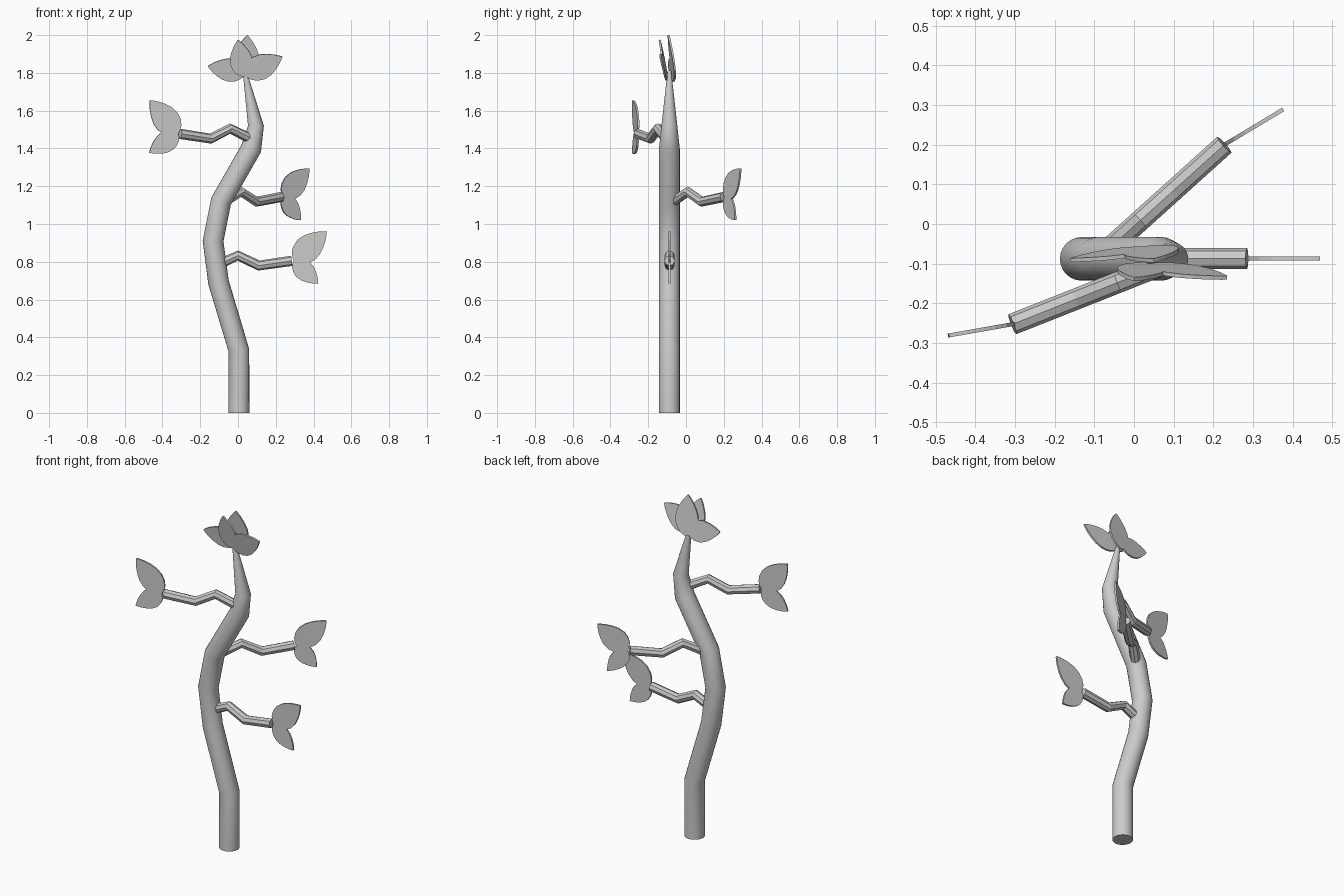
import bpy, bmesh, math
from mathutils import Vector

if "Cube" in bpy.data.objects:
    bpy.data.objects.remove(bpy.data.objects["Cube"], do_unlink=True)

grey = bpy.data.materials.new("plain grey")
grey.use_nodes = True
grey.diffuse_color = (0.6, 0.6, 0.6, 1)
grey.node_tree.nodes["Principled BSDF"].inputs["Base Color"].default_value = grey.diffuse_color


def finish(name, bm, smooth=False):
    bmesh.ops.recalc_face_normals(bm, faces=bm.faces)
    mesh = bpy.data.meshes.new(name)
    bm.to_mesh(mesh)
    bm.free()
    mesh.materials.append(grey)
    obj = bpy.data.objects.new(name, mesh)
    bpy.context.collection.objects.link(obj)
    if smooth:
        bpy.ops.object.select_all(action='DESELECT')
        obj.select_set(True)
        bpy.context.view_layer.objects.active = obj
        bpy.ops.object.shade_smooth_by_angle(angle=math.radians(35))
    return obj


def tube(name, points, radii, side, sides, smooth=False):
    """Sweep a regular ring along a path that bends in the plane facing side."""
    bm = bmesh.new()
    points = [Vector(p) for p in points]
    side = Vector(side).normalized()
    rings = []
    for i, (p, r) in enumerate(zip(points, radii)):
        before = (p - points[max(i - 1, 0)]).normalized()
        after = (points[min(i + 1, len(points) - 1)] - p).normalized()
        up = (before + after).normalized().cross(side)
        angles = [math.tau * k / sides for k in range(sides)]
        rings.append([bm.verts.new(p + r * (side * math.cos(a) + up * math.sin(a)))
                      for a in angles])
    for low, high in zip(rings, rings[1:]):
        for k in range(sides):
            n = (k + 1) % sides
            bm.faces.new((low[k], low[n], high[n], high[k]))
    bm.faces.new(rings[0])
    bm.faces.new(rings[-1])
    return finish(name, bm, smooth)


# Half width of a leaf along its length, both as shares of the length
LEAF = [(0.03, 0.08), (0.1, 0.18), (0.22, 0.26), (0.38, 0.3), (0.55, 0.28),
        (0.7, 0.22), (0.85, 0.13), (0.95, 0.05)]


def leaf(name, base, tip, normal, thickness=0.01):
    base, tip, normal = Vector(base), Vector(tip), Vector(normal).normalized()
    along = tip - base
    across = normal.cross(along)
    outline = [(0, 0)] + LEAF + [(1, 0)] + [(t, -w) for t, w in reversed(LEAF)]
    bm = bmesh.new()
    face = bm.faces.new([bm.verts.new(base + along * t + across * w - normal * thickness / 2)
                         for t, w in outline])
    top = bmesh.ops.extrude_face_region(bm, geom=[face], use_keep_orig=True)["geom"]
    bmesh.ops.translate(bm, vec=normal * thickness,
                        verts=[v for v in top if isinstance(v, bmesh.types.BMVert)])
    finish(name, bm)


# Trunk: a winding, tapering stem
TRUNK_Y = -0.088
path = [(0.005, 0), (0.005, 0.33), (-0.103, 0.69), (-0.132, 0.91), (-0.09, 1.12),
        (0.07, 1.4), (0.095, 1.52), (0.035, 1.81)]
tube("trunk", [(x, TRUNK_Y, z) for x, z in path],
     [0.055] * 6 + [0.042, 0.01], (0, 1, 0), 24, True)

# Branches: the same zigzag turned about the trunk, with a pair of leaves at the end
ZIGZAG = [(-0.4, -0.025), (-0.285, 0.028), (-0.175, -0.025), (0, 0)]


def branch(name, end, turn, leaf_turn, big, small):
    end = Vector(end)
    out = Vector((math.cos(math.radians(turn)), math.sin(math.radians(turn)), 0))
    up = Vector((0, 0, 1))
    tube(name, [end + out * d + up * h for d, h in ZIGZAG], [0.027] * 4, out.cross(up), 8)
    flat = Vector((math.cos(math.radians(leaf_turn)), math.sin(math.radians(leaf_turn)), 0))
    for label, (d, h) in (("large", big), ("small", small)):
        leaf(f"{name}_{label}_leaf", end + flat * 0.01, end + flat * d + up * h,
             flat.cross(up))


branch("lower_branch", (0.285, -0.087, 0.805), 0, 0, (0.185, 0.155), (0.14, -0.12))
branch("middle_branch", (0.228, 0.2, 1.143), 42, 31, (0.173, 0.15), (0.12, -0.123))
branch("upper_branch", (-0.307, -0.253, 1.477), 201.6, 190, (0.162, 0.178), (0.165, -0.1))


# Crown: two leaning pairs of leaves at the trunk tip
def crown_leaf(name, base, tip, root_y, slope_x, slope_z):
    def place(x, z):
        return x, root_y + slope_x * (x - 0.04) + slope_z * (z - 1.79), z
    leaf(name, place(*base), place(*tip), (-slope_x, 1, -slope_z))


BACK, FRONT = (-0.062, 0.11, -0.15), (-0.105, -0.06, -0.2)
crown_leaf("crown_back_tall_leaf", (0.04, 1.77), (0.05, 2.0), *BACK)
crown_leaf("crown_back_right_leaf", (0.04, 1.8), (-0.16, 1.835), *BACK)
crown_leaf("crown_front_tall_leaf", (0.03, 1.78), (0.0, 1.975), *FRONT)
crown_leaf("crown_front_left_leaf", (0.035, 1.79), (0.235, 1.885), *FRONT)
